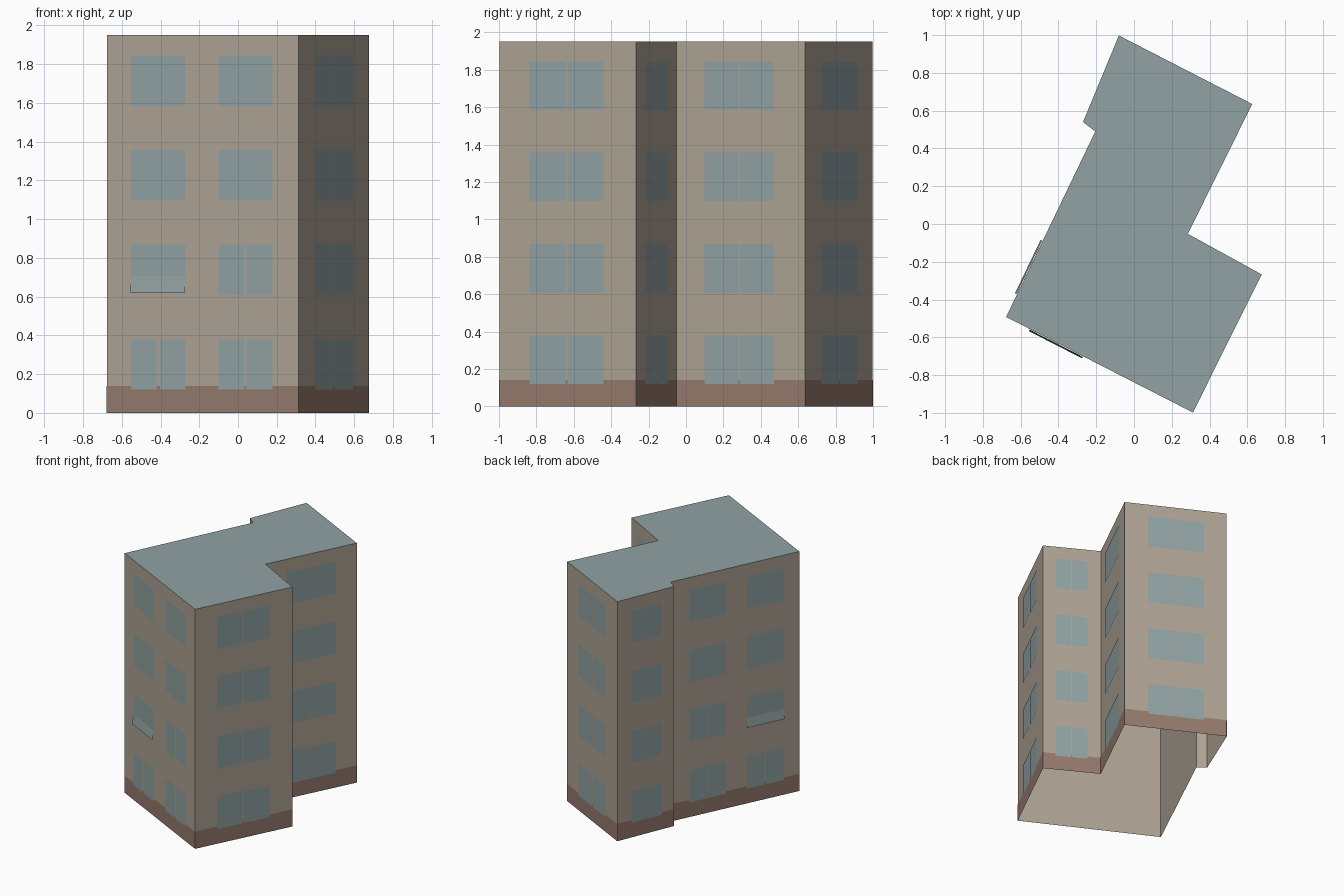
import bpy, bmesh
from mathutils import Vector

cube = bpy.data.objects.get("Cube")
if cube:
    bpy.data.objects.remove(cube, do_unlink=True)


def material(name, rgb):
    linear = [((c / 255 + 0.055) / 1.055) ** 2.4 for c in rgb] + [1]
    mat = bpy.data.materials.new(name)
    mat.use_nodes = True
    mat.diffuse_color = linear
    bsdf = next(n for n in mat.node_tree.nodes if n.type == 'BSDF_PRINCIPLED')
    bsdf.inputs["Base Color"].default_value = linear
    return mat


tan = material("tan wall", (174, 163, 148))
brown = material("brown plinth", (149, 122, 108))
glass = material("blue grey glass", (145, 162, 164))
slate = material("blue grey roof", (146, 162, 163))

# Plan of the building, counterclockwise from the front left corner
PLAN = [Vector(p) for p in (
    (-0.677, -0.492), (0.312, -0.998), (0.676, -0.267), (0.285, -0.052),
    (0.626, 0.635), (-0.08, 0.998), (-0.27, 0.54), (-0.205, 0.49))]
HEIGHT = 1.95
PLINTH = 0.14
SKIN = 0.0015
FLOORS = [0.12, 0.608, 1.097, 1.585]
WINDOW_HEIGHT = 0.26


def plate(bm, wall, t0, t1, z0, z1, low_out, high_out=None):
    """Thin sheet on a wall, between two fractions of its length."""
    a, b = PLAN[wall], PLAN[(wall + 1) % len(PLAN)]
    along = b - a
    out = Vector((along.y, -along.x)).normalized()
    high_out = low_out if high_out is None else high_out
    corners = ((t0, z0, low_out), (t1, z0, low_out),
               (t1, z1, high_out), (t0, z1, high_out))
    verts = []
    for t, z, o in corners:
        p = a + along * t + out * o
        verts.append(bm.verts.new((p.x, p.y, z)))
    bm.faces.new(verts)


def finish(bm, name, mat):
    bmesh.ops.remove_doubles(bm, verts=bm.verts, dist=0.0001)
    mesh = bpy.data.meshes.new(name)
    bm.to_mesh(mesh)
    bm.free()
    mesh.materials.append(mat)
    bpy.context.collection.objects.link(bpy.data.objects.new(name, mesh))


# Outer walls, open underneath, and the brown plinth skin
walls, plinth = bmesh.new(), bmesh.new()
for i in range(len(PLAN)):
    plate(walls, i, 0, 1, 0, HEIGHT, 0)
    plate(plinth, i, 0, 1, 0, PLINTH, SKIN)
finish(walls, "walls", tan)
finish(plinth, "plinth", brown)

# Flat roof
roof = bmesh.new()
roof.faces.new([roof.verts.new((p.x, p.y, HEIGHT)) for p in PLAN])
finish(roof, "roof", slate)

# Window columns: name, wall, start, end, gap between casements, split floors, hopper floor
EVERY = (0, 1, 2, 3)
COLUMNS = [
    ("front_left", 0, 0.128, 0.412, 0.02, (0,), 1),
    ("front_right", 0, 0.583, 0.867, 0.012, (0, 1), None),
    ("wing_side", 1, 0.224, 0.764, 0.016, EVERY, None),
    ("wing_inner", 2, 0.215, 0.765, 0.02, EVERY, None),
    ("court_side", 3, 0.222, 0.762, 0.008, EVERY, None),
    ("back", 4, 0.235, 0.772, 0.01, EVERY, None),
    ("rear_bay", 5, 0.245, 0.785, 0.015, EVERY, None),
    ("long_side_rear", 7, 0.14, 0.43, 0.01, (0, 1), None),
    ("long_side_front", 7, 0.59, 0.878, 0.01, (0,), 1),
]
for name, wall, t0, t1, gap, split, hopper in COLUMNS:
    bm = bmesh.new()
    mid = (t0 + t1) / 2
    for floor, z0 in enumerate(FLOORS):
        z1 = z0 + WINDOW_HEIGHT
        if floor == hopper:
            # Fixed upper pane above a lower pane tilted outwards
            plate(bm, wall, t0, t1, z0 + 0.095, z1, 2 * SKIN)
            plate(bm, wall, t0, t1, z0 + 0.012, z0 + 0.087, 0.012, 2 * SKIN)
        elif floor in split:
            plate(bm, wall, t0, mid - gap / 2, z0, z1, 2 * SKIN)
            plate(bm, wall, mid + gap / 2, t1, z0, z1, 2 * SKIN)
        else:
            plate(bm, wall, t0, t1, z0, z1, 2 * SKIN)
    finish(bm, name + "_windows", glass)
